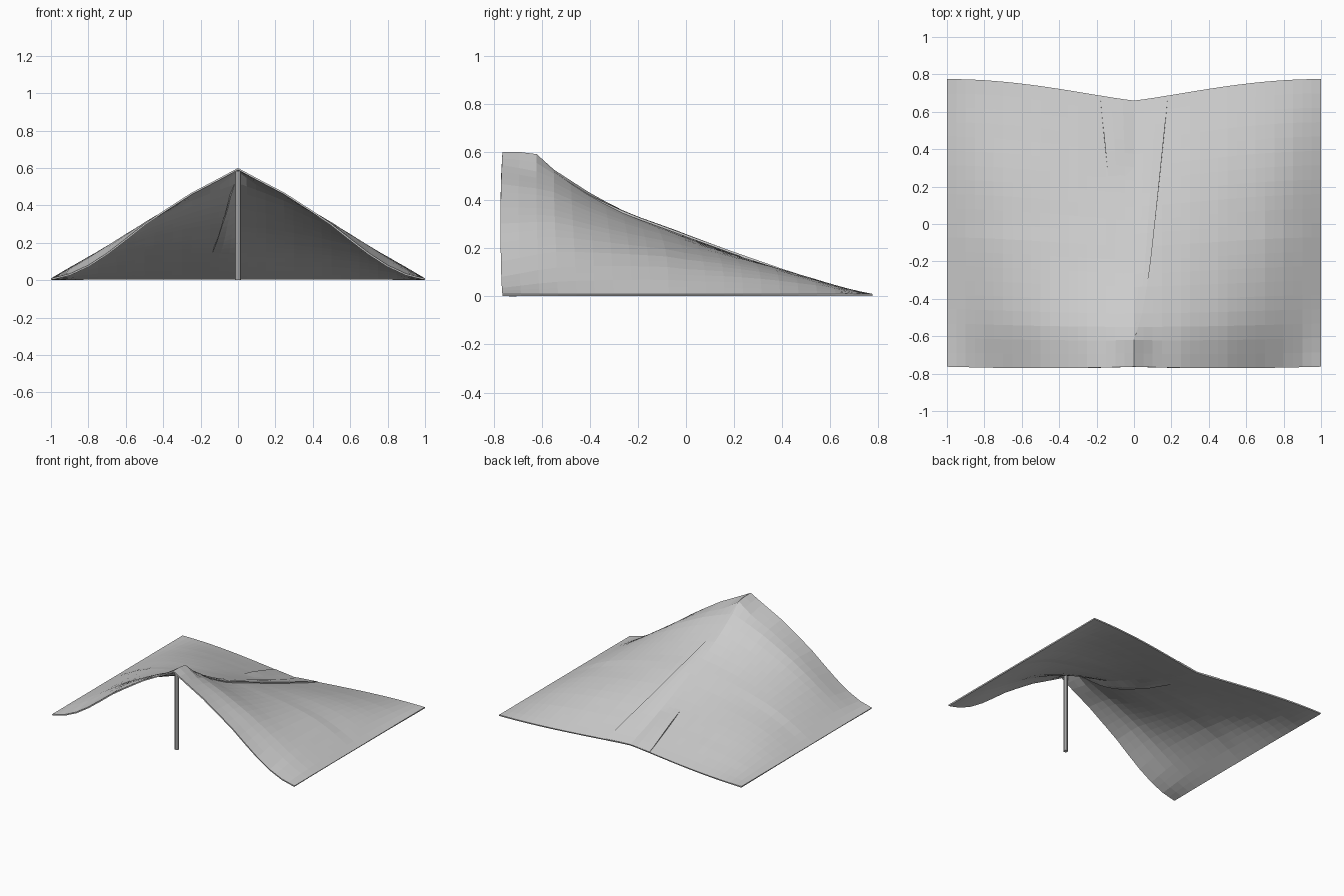
import bpy, bmesh, math

if "Cube" in bpy.data.objects:
    bpy.data.objects.remove(bpy.data.objects["Cube"])

# Control profiles: ridge height along y, cross-section shapes, flap width along y
RIDGE = [(-.77, .59), (-.57, .53), (-.4, .42), (-.3, .365), (-.2, .318), (0, .24),
         (.2, .16), (.4, .085), (.55, .035), (.66, .002), (.8, 0)]
FRONT = [(0, 1), (.25, .775), (.4, .61), (.5, .495), (.6, .36), (.7, .23), (.8, .12),
         (.9, .042), (1, 0)]
MIDDLE = [(0, 1), (.15, .965), (.3, .9), (.45, .81), (.6, .69), (.7, .58), (.8, .42),
          (.9, .22), (1, 0)]
BACK = [(0, 1), (.15, 1.05), (.3, 1.12), (.5, 1.12), (.65, 1), (.75, .85), (.85, .6), (1, 0)]
FLAP = [(-.62, 0), (-.5, .04), (-.24, .085), (0, .112), (.65, .18)]
CREST = [(-.77, .59), (-.63, .59), (-.57, .53)]
TUCK = [(-.6, 0), (-.45, -.025), (0, -.025), (.2, -.004), (.4, .01), (.6, .006), (.66, .002)]
LAP = [(-.6, 0), (-.4, .004), (-.2, .012), (.5, .012), (.66, .003)]


def interp(table, v):
    if v <= table[0][0]:
        return table[0][1]
    for (a, p), (b, q) in zip(table, table[1:]):
        if v <= b:
            return p + (q - p) * (v - a) / (b - a)
    return table[-1][1]


def height(t, y):
    t = abs(t)
    ridge = interp(RIDGE, y)
    if y < -.57:
        ridge += (interp(CREST, y) - ridge) * max(0, 1 - t / .12)
    k = min(1, max(0, (y + .76) / .7))
    m = min(1, max(0, y / .5))
    shape = interp(FRONT, t) * (1 - k) + interp(MIDDLE, t) * k
    shape += (interp(BACK, t) - shape) * m
    return ridge * shape + .01


def cloth_panel(name, side, lift):
    bm = bmesh.new()
    rows, flap_cols, cols = 20, 3, 20
    grid = []
    for j in range(rows + 1):
        v = j / rows
        line = []
        for i in range(-flap_cols, cols + 1):
            t = i / cols
            if i < 0:
                t = i / flap_cols * interp(FLAP, -.765 + 1.43 * v)
            front = -.763 - .008 * math.sin(math.pi * abs(t))
            back = .66 + .115 * math.sin(abs(t) * math.pi / 2) ** 1.15
            y = front + (back - front) * v
            z = height(t, y - (back - .66) * v ** 3)
            if t < 0:
                z += lift(y) * min(1, -t / .07)
            line.append(bm.verts.new((side * t, y, max(z, .009))))
        grid.append(line)
    for a, b in zip(grid, grid[1:]):
        for i in range(len(a) - 1):
            quad = [a[i], a[i + 1], b[i + 1], b[i]]
            bm.faces.new(quad if side > 0 else quad[::-1])
    bmesh.ops.remove_doubles(bm, verts=bm.verts, dist=.0005)
    mesh = bpy.data.meshes.new(name)
    bm.to_mesh(mesh)
    bm.free()
    ob = bpy.data.objects.new(name, mesh)
    bpy.context.collection.objects.link(ob)
    mod = ob.modifiers.new("thickness", 'SOLIDIFY')
    mod.thickness = .009
    mod.offset = -1


# Left panel laps over the ridge on top
cloth_panel("left_canvas_panel", -1, lambda y: interp(LAP, y))
# Right panel tucks underneath, its free edge surfacing near the back
cloth_panel("right_canvas_panel", 1, lambda y: interp(TUCK, y))

# Upright front pole
bpy.ops.mesh.primitive_cylinder_add(vertices=10, radius=.016, depth=.585,
                                    location=(0, -.72, .2925))
bpy.context.object.name = "front_pole"
